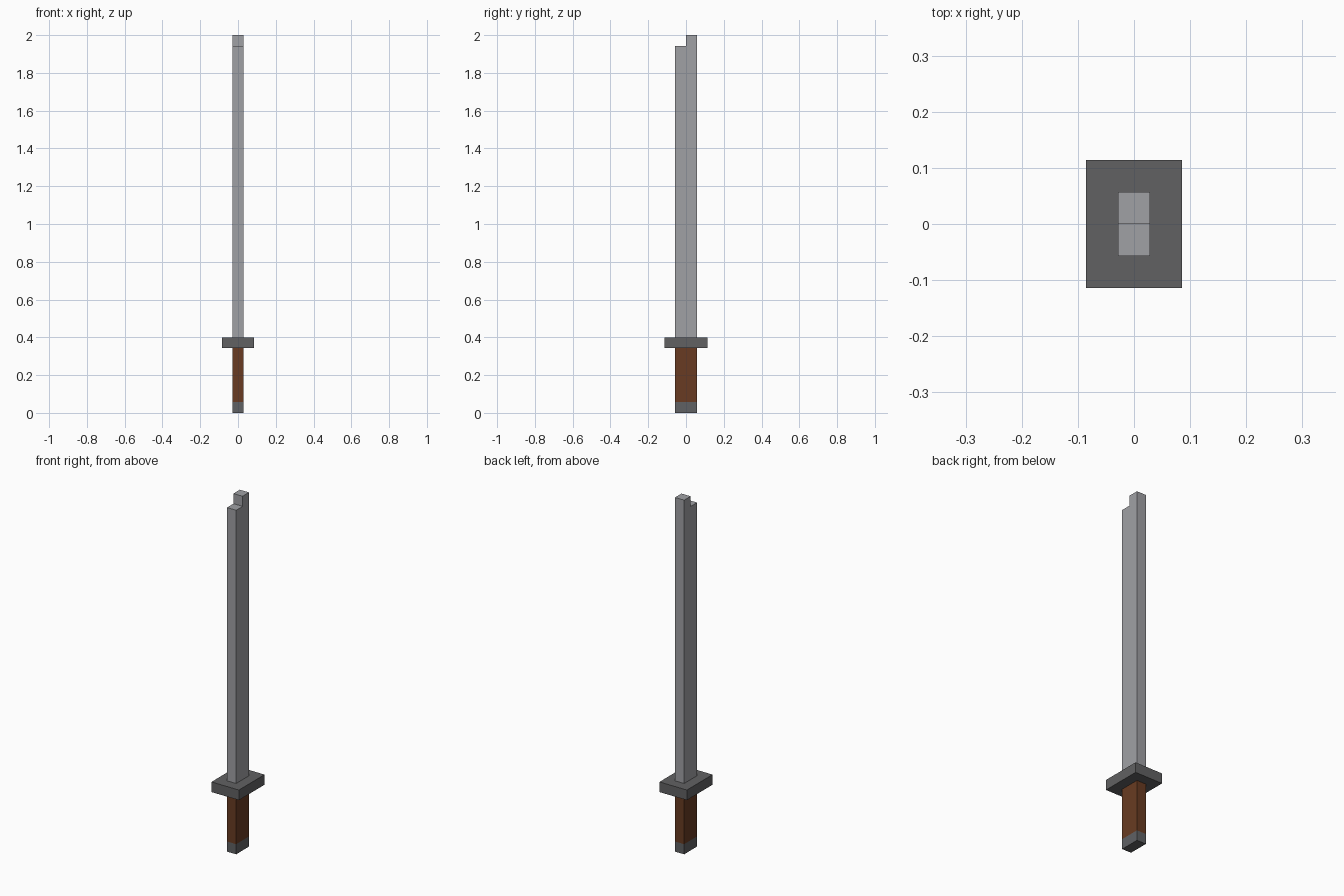
import bpy
import bmesh

cube = bpy.data.objects.get("Cube")
if cube:
    bpy.data.objects.remove(cube, do_unlink=True)

U = 2 / 35  # one block of the model


def material(name, rgb):
    mat = bpy.data.materials.new(name)
    mat.use_nodes = True
    mat.diffuse_color = (*rgb, 1)
    for node in mat.node_tree.nodes:
        if node.type == 'BSDF_PRINCIPLED':
            node.inputs["Base Color"].default_value = (*rgb, 1)
    return mat


def extruded(name, profile, width, mat):
    """Extrude a (y, z) profile, given in blocks, along x."""
    bm = bmesh.new()
    face = bm.faces.new([bm.verts.new((-width / 2 * U, y * U, z * U)) for y, z in profile])
    side = bmesh.ops.extrude_face_region(bm, geom=[face])
    verts = [v for v in side["geom"] if isinstance(v, bmesh.types.BMVert)]
    bmesh.ops.translate(bm, verts=verts, vec=(width * U, 0, 0))
    bmesh.ops.recalc_face_normals(bm, faces=bm.faces)
    mesh = bpy.data.meshes.new(name)
    bm.to_mesh(mesh)
    bm.free()
    mesh.materials.append(mat)
    obj = bpy.data.objects.new(name, mesh)
    bpy.context.collection.objects.link(obj)
    return obj


def block(name, width, depth, z0, z1, mat):
    d = depth / 2
    return extruded(name, [(-d, z0), (d, z0), (d, z1), (-d, z1)], width, mat)


steel = material("pale steel", (0.352, 0.356, 0.376))
iron = material("dark iron", (0.120, 0.120, 0.123))
pommel_iron = material("pommel iron", (0.117, 0.120, 0.127))
wood = material("brown wood", (0.138, 0.044, 0.016))

# Handle and guard
block("pommel", 1, 2, 0, 1, pommel_iron)
block("grip", 1, 2, 1, 6, wood)
block("guard", 3, 4, 6, 7, iron)

# Blade with a stepped tip, taller at the back
extruded("blade", [(-1, 7), (1, 7), (1, 35), (0, 35), (0, 34), (-1, 34)], 1, steel)
